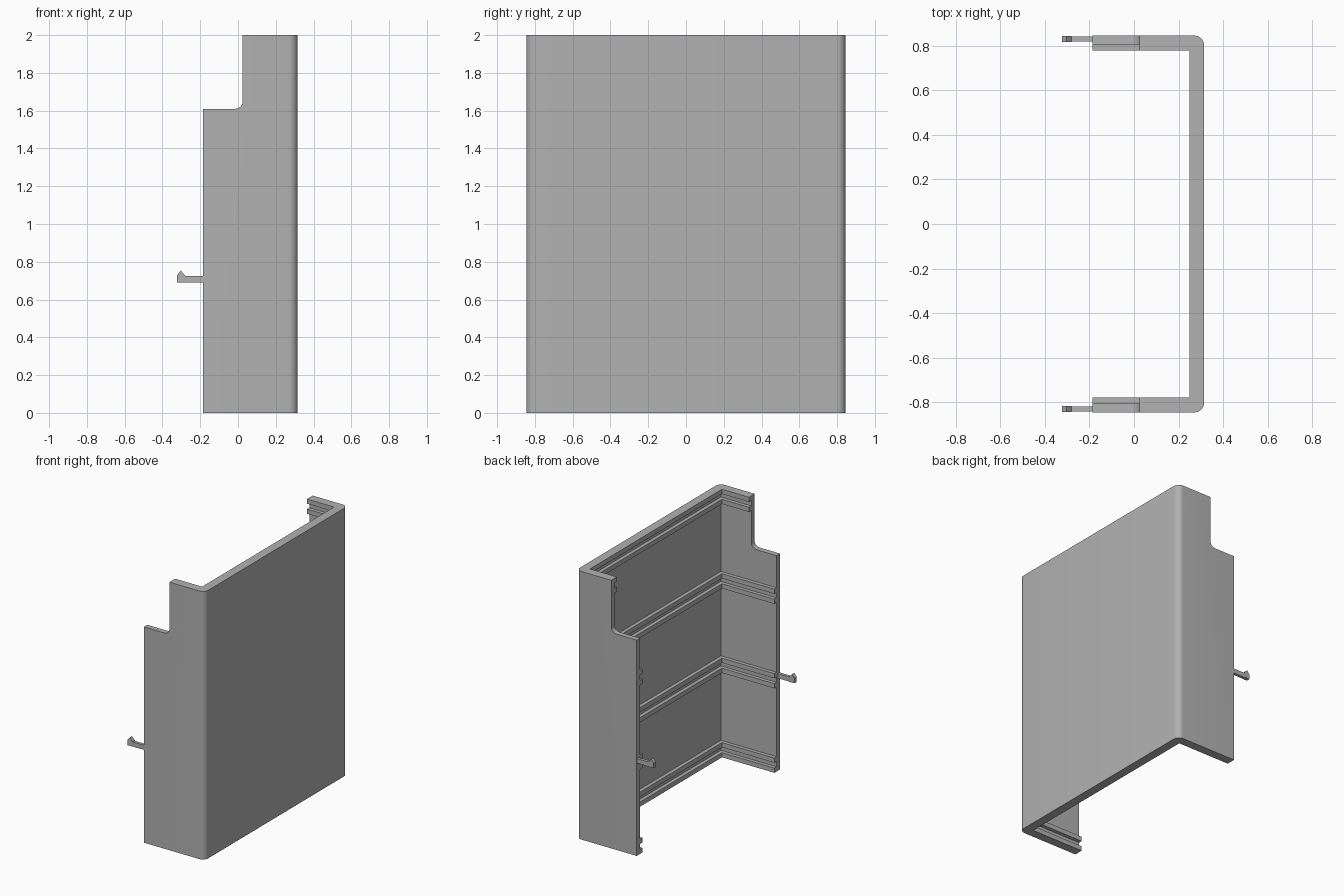
import bpy, bmesh, math
from mathutils import Vector

cube = bpy.data.objects.get("Cube")
if cube:
    bpy.data.objects.remove(cube, do_unlink=True)

grey = bpy.data.materials.new("plain grey")
grey.use_nodes = True
COLOR = (0.445, 0.445, 0.445, 1)
grey.diffuse_color = COLOR
grey.node_tree.nodes["Principled BSDF"].inputs["Base Color"].default_value = COLOR

BACK, FACE = -0.185, 0.315          # open edge and closed face in x
HALF_W, HEIGHT, WALL = 0.845, 2.0, 0.04
RIB = 0.027                         # rib depth
NOTCH_X, NOTCH_Z = 0.025, 1.61


def prism(name, points, offset):
    """Extrude a planar outline along an offset vector."""
    bm = bmesh.new()
    face = bm.faces.new([bm.verts.new(p) for p in points])
    moved = bmesh.ops.extrude_face_region(bm, geom=[face])["geom"]
    bmesh.ops.translate(bm, vec=Vector(offset),
                        verts=[g for g in moved if isinstance(g, bmesh.types.BMVert)])
    bmesh.ops.recalc_face_normals(bm, faces=bm.faces)
    mesh = bpy.data.meshes.new(name)
    bm.to_mesh(mesh)
    bm.free()
    mesh.materials.append(grey)
    obj = bpy.data.objects.new(name, mesh)
    bpy.context.collection.objects.link(obj)
    return obj


def arc(cx, cy, r, start, end, steps=8):
    """Points along an arc, angles in degrees."""
    angles = [math.radians(start + (end - start) * i / steps) for i in range(steps + 1)]
    return [(cx + r * math.cos(a), cy + r * math.sin(a)) for a in angles]


def channel(name, x_end, x_out, y_out, thick, z, height, radius=0):
    """U-shaped plan, open towards -x, extruded upwards."""
    if radius:
        outer = arc(x_out - radius, y_out - radius, radius, 90, 0)
    else:
        outer = [(x_out, y_out)]
    half = [(x_end, y_out)] + outer
    inner = [(x_out - thick, y_out - thick), (x_end, y_out - thick)]
    mirrored = [(x, -y) for x, y in reversed(half)]
    inner_low = [(x, -y) for x, y in reversed(inner)]
    plan = half + mirrored + inner_low + inner
    return prism(name, [(x, y, z) for x, y in plan], (0, 0, height))


# Outer shell with rounded vertical corners
shell = channel("shell", BACK, FACE, HALF_W, WALL, 0, HEIGHT, radius=0.045)

# Step cut out of the upper open edge, with a filleted inner corner
r = 0.04
outline = [(-1, 3), (-1, NOTCH_Z)]
outline += arc(NOTCH_X - r, NOTCH_Z + r, r, -90, 0) + [(NOTCH_X, 3)]
cutter = prism("notch_cutter", [(x, -1, z) for x, z in outline], (0, 2, 0))
cutter.hide_render = True
cut = shell.modifiers.new("notch", "BOOLEAN")
cut.operation, cut.solver, cut.object = "DIFFERENCE", "EXACT", cutter
bpy.context.view_layer.objects.active = shell
shell.select_set(True)
bpy.ops.object.modifier_apply(modifier=cut.name)
bpy.data.objects.remove(cutter, do_unlink=True)
bpy.ops.object.shade_smooth_by_angle(angle=math.radians(30))

# Paired ribs around the inside at four heights
for pair in range(4):
    end = NOTCH_X if pair == 3 else BACK
    for side, lift in (("lower", 0), ("upper", 0.075)):
        channel(f"{side}_rib_{pair + 1}", end, FACE - WALL, HALF_W - WALL,
                RIB, pair * 0.63 + lift, 0.035)

# Snap hooks: thin stem and barbed tip on each side wall
stem = [(-0.17, 0.69), (-0.28, 0.69), (-0.28, 0.725), (-0.17, 0.725)]
tip = [(-0.28, 0.69), (-0.323, 0.69), (-0.323, 0.728), (-0.303, 0.753), (-0.28, 0.728)]
for label, s in (("front", -1), ("back", 1)):
    prism(f"{label}_hook_stem", [(x, s * 0.819, z) for x, z in stem], (0, s * 0.022, 0))
    prism(f"{label}_hook_tip", [(x, s * 0.817, z) for x, z in tip], (0, s * 0.026, 0))
